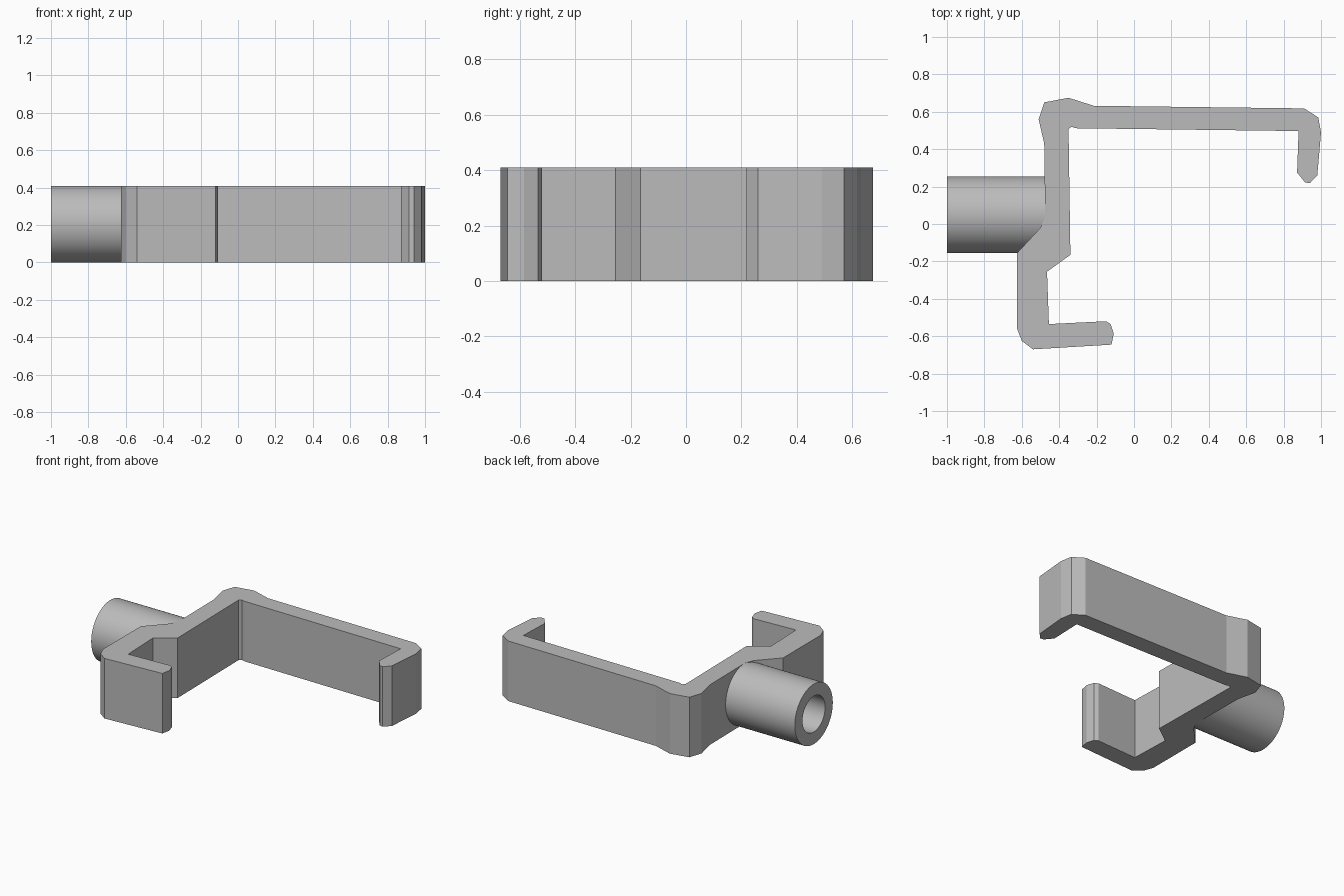
import bpy, bmesh, math

HEIGHT = 0.41
cube = bpy.data.objects.get("Cube")
if cube:
    bpy.data.objects.remove(cube, do_unlink=True)

grey = bpy.data.materials.new("plain grey")
grey.use_nodes = True
grey.diffuse_color = (0.5, 0.5, 0.5, 1)
grey.node_tree.nodes["Principled BSDF"].inputs["Base Color"].default_value = (0.5, 0.5, 0.5, 1)


def make_object(name, bm):
    bmesh.ops.recalc_face_normals(bm, faces=bm.faces)
    mesh = bpy.data.meshes.new(name)
    bm.to_mesh(mesh)
    bm.free()
    mesh.materials.append(grey)
    obj = bpy.data.objects.new(name, mesh)
    bpy.context.collection.objects.link(obj)
    return obj


# Hooked bracket: one outline extruded upward
outline = [
    # outer side, from the short hook round to the long hook
    (-0.12, -0.645), (-0.54, -0.67), (-0.60, -0.625), (-0.625, -0.56),
    (-0.625, -0.155), (-0.50, -0.02), (-0.475, 0.04), (-0.48, 0.43),
    (-0.51, 0.56), (-0.48, 0.65), (-0.35, 0.675), (-0.215, 0.632),
    (0.91, 0.618), (0.985, 0.57), (1.0, 0.49), (0.98, 0.26),
    # long hook tip and inner side
    (0.94, 0.218), (0.915, 0.222), (0.872, 0.275), (0.88, 0.497),
    (-0.31, 0.512), (-0.335, 0.52), (-0.35, 0.507), (-0.34, -0.165),
    (-0.465, -0.255), (-0.455, -0.535),
    # short hook tip
    (-0.15, -0.52), (-0.125, -0.535), (-0.108, -0.585),
]
bm = bmesh.new()
base = bm.faces.new([bm.verts.new((x, y, 0)) for x, y in outline])
top = bmesh.ops.extrude_face_region(bm, geom=[base])["geom"]
bmesh.ops.translate(bm, vec=(0, 0, HEIGHT),
                    verts=[g for g in top if isinstance(g, bmesh.types.BMVert)])
make_object("hooked_bracket", bm)

# Hollow round socket: a wall profile swept round the x axis
SIDES = 64
OUTER, INNER = HEIGHT / 2, 0.122
profile = [(-0.46, INNER), (-1, INNER), (-1, OUTER), (-0.46, OUTER)]
bm = bmesh.new()
rings = []
for i in range(SIDES):
    a = math.tau * i / SIDES
    rings.append([bm.verts.new((x, 0.05 + r * math.cos(a), OUTER + r * math.sin(a)))
                  for x, r in profile])
for i, ring in enumerate(rings):
    after = rings[(i + 1) % SIDES]
    for j in range(4):
        k = (j + 1) % 4
        bm.faces.new((ring[j], ring[k], after[k], after[j]))
socket = make_object("round_socket", bm)
bpy.ops.object.select_all(action='DESELECT')
socket.select_set(True)
bpy.context.view_layer.objects.active = socket
bpy.ops.object.shade_smooth_by_angle(angle=math.radians(30))
